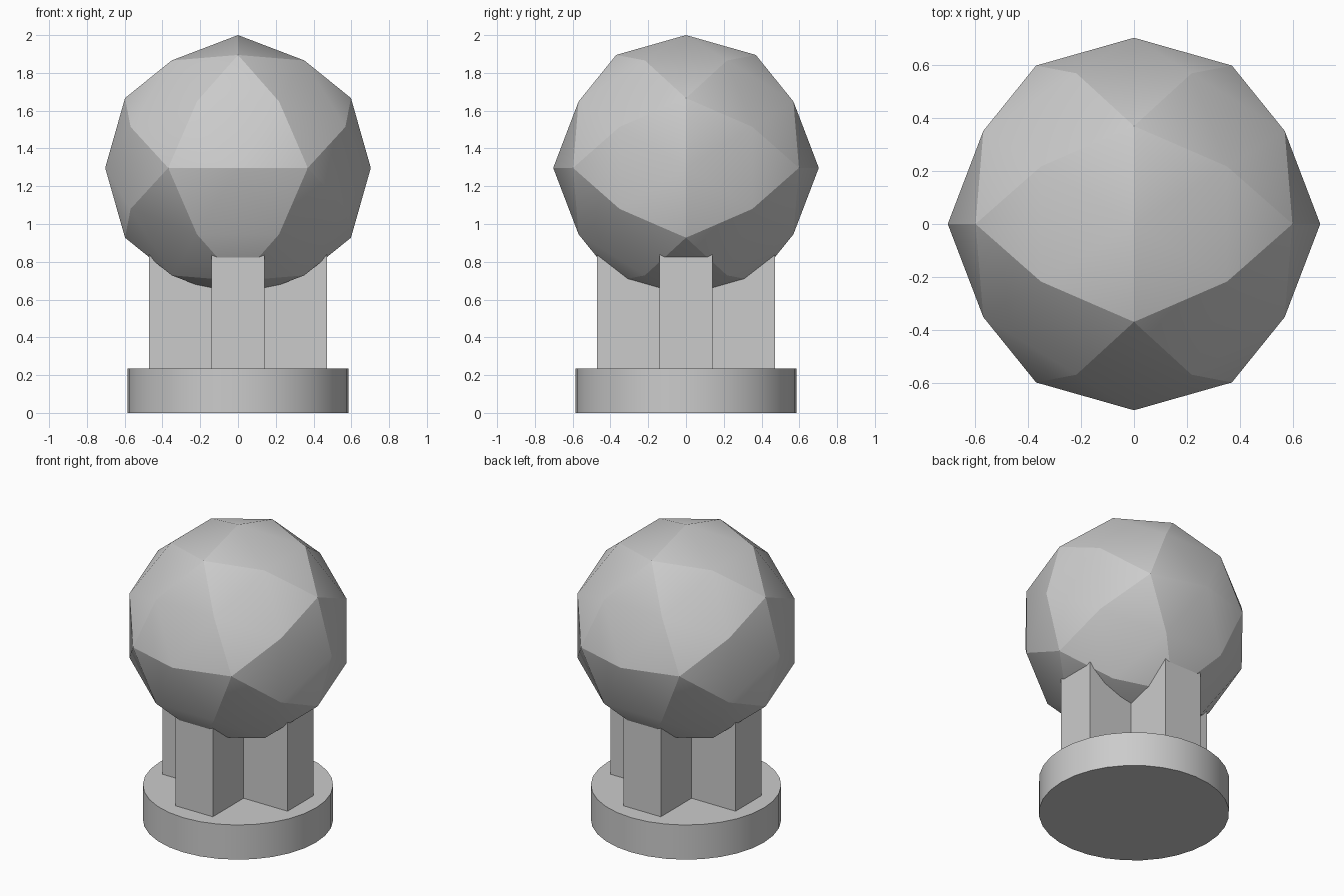
import bpy
import bmesh
from math import radians, sqrt
from mathutils import Vector

cube = bpy.data.objects.get("Cube")
if cube:
    bpy.data.objects.remove(cube, do_unlink=True)

RADIUS = 0.703
CENTRE = Vector((0, 0, 2 - RADIUS))
BASE_TOP = 0.235

grey = bpy.data.materials.new("plain grey")
grey.use_nodes = True
colour = (0.6, 0.6, 0.6, 1)
grey.diffuse_color = colour
grey.node_tree.nodes["Principled BSDF"].inputs["Base Color"].default_value = colour


def finish(name, bm, smooth_angle=None):
    """Turn a bmesh into a named grey object."""
    bmesh.ops.recalc_face_normals(bm, faces=bm.faces)
    mesh = bpy.data.meshes.new(name)
    bm.to_mesh(mesh)
    bm.free()
    mesh.materials.append(grey)
    obj = bpy.data.objects.new(name, mesh)
    bpy.context.collection.objects.link(obj)
    if smooth_angle:
        bpy.ops.object.select_all(action='DESELECT')
        obj.select_set(True)
        bpy.context.view_layer.objects.active = obj
        bpy.ops.object.shade_smooth_by_angle(angle=radians(smooth_angle))
    return obj


# Round base
bm = bmesh.new()
bmesh.ops.create_cone(bm, cap_ends=True, segments=32, radius1=0.585,
                      radius2=0.585, depth=BASE_TOP)
bmesh.ops.translate(bm, verts=bm.verts, vec=(0, 0, BASE_TOP / 2))
finish("round_base", bm, 20)

# Cross-shaped post: one plus-shaped outline, extruded up into the ball
LONG, HALF = 0.47, 0.14
quarter = [Vector((LONG, -HALF, BASE_TOP)), Vector((LONG, HALF, BASE_TOP)),
           Vector((HALF, HALF, BASE_TOP))]
outline = []
for turn in range(4):
    outline += quarter
    quarter = [Vector((-p.y, p.x, p.z)) for p in quarter]
bm = bmesh.new()
face = bm.faces.new([bm.verts.new(p) for p in outline])
up = bmesh.ops.extrude_face_region(bm, geom=[face], use_keep_orig=True)
bmesh.ops.translate(bm, vec=(0, 0, 0.7),
                    verts=[v for v in up["geom"] if isinstance(v, bmesh.types.BMVert)])
finish("cross_post", bm)

# Faceted ball: an icosahedron from three golden rectangles, split once
phi = (1 + sqrt(5)) / 2
bm = bmesh.new()
for a in (-1, 1):
    for b in (-phi, phi):
        for corner in ((a, b, 0), (0, a, b), (b, 0, a)):
            bm.verts.new(corner)
bmesh.ops.convex_hull(bm, input=bm.verts)
bmesh.ops.subdivide_edges(bm, edges=bm.edges[:], cuts=1, use_grid_fill=True)
for v in bm.verts:
    v.co = v.co.normalized() * RADIUS + CENTRE
finish("faceted_ball", bm, 20)
